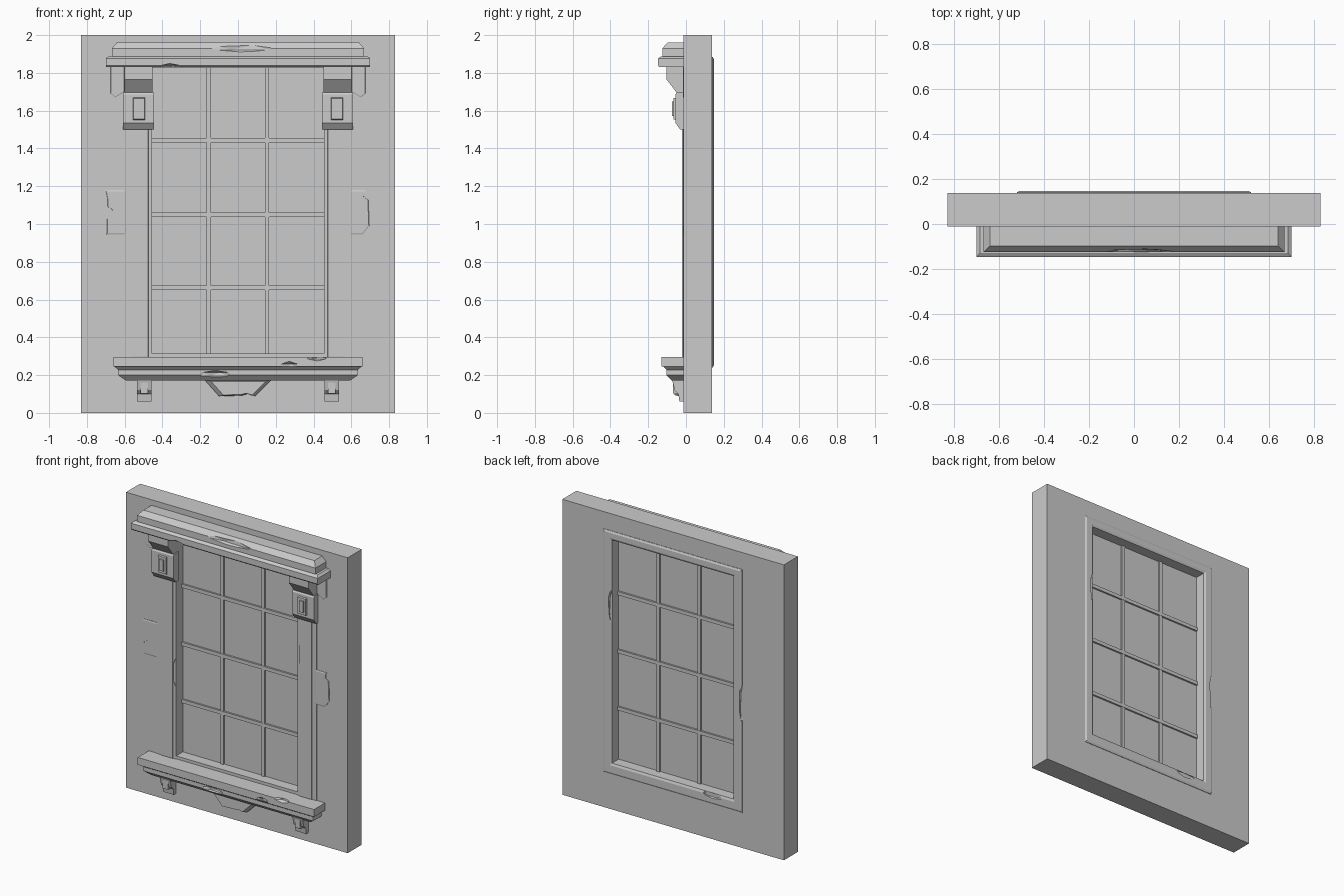
import bpy, bmesh
from mathutils import Vector

if "Cube" in bpy.data.objects:
    bpy.data.objects.remove(bpy.data.objects["Cube"])

stone = bpy.data.materials.new("grey_stone")
stone.use_nodes = True
GREY = (0.6, 0.6, 0.6, 1)
stone.diffuse_color = GREY
stone.node_tree.nodes["Principled BSDF"].inputs["Base Color"].default_value = GREY

FRONT, BACK = -0.012, 0.138      # wall faces
IN_X, IN_Z0, IN_Z1 = 0.455, 0.315, 1.825   # window opening


def loft(name, rings, closed=False):
    """Bridge equal rings of points; close into a loop or cap both ends."""
    bm = bmesh.new()
    vs = [[bm.verts.new(p) for p in ring] for ring in rings]
    n = len(vs[0])
    pairs = list(zip(vs, vs[1:])) + ([(vs[-1], vs[0])] if closed else [])
    for a, b in pairs:
        for i in range(n):
            j = (i + 1) % n
            bm.faces.new((a[i], a[j], b[j], b[i]))
    if not closed:
        bm.faces.new(vs[0])
        bm.faces.new(vs[-1])
    bmesh.ops.recalc_face_normals(bm, faces=bm.faces)
    me = bpy.data.meshes.new(name)
    bm.to_mesh(me)
    bm.free()
    me.materials.append(stone)
    ob = bpy.data.objects.new(name, me)
    bpy.context.collection.objects.link(ob)
    return ob


def rect(hx, z0, z1, y):
    return [(-hx, y, z0), (hx, y, z0), (hx, y, z1), (-hx, y, z1)]


def slab(name, levels):
    """Horizontal moulding from (half width, front y, z) levels."""
    return loft(name, [[(-hx, y, z), (hx, y, z), (hx, 0, z), (-hx, 0, z)] for hx, y, z in levels])


def profile_x(name, pts, x0, x1):
    """Side profile of (y, z) points swept from x0 to x1."""
    return loft(name, [[(x, y, z) for y, z in pts] for x in (x0, x1)])


def plate(name, pts, front, top=0.9):
    """Front outline of (x, z) points, chamfered towards the front."""
    c = sum((Vector(p) for p in pts), Vector((0, 0))) / len(pts)
    inner = [c + (Vector(p) - c) * top for p in pts]
    return loft(name, [[(p[0], y, p[1]) for p in ring]
                       for ring, y in ((pts, 0.01), (pts, (front + FRONT) / 2), (inner, front))])


def box_pts(x0, x1, z0, z1):
    return [(x0, z0), (x1, z0), (x1, z1), (x0, z1)]


def chip(ob, loc, size):
    """Knock a faceted chip out of a part."""
    bm = bmesh.new()
    bmesh.ops.create_icosphere(bm, subdivisions=1, radius=1)
    for v in bm.verts:
        v.co = Vector([c * s + l for c, s, l in zip(v.co, size, loc)])
    me = bpy.data.meshes.new("chip_cutter")
    bm.to_mesh(me)
    bm.free()
    me.materials.append(stone)
    cutter = bpy.data.objects.new("chip_cutter", me)
    cutter.hide_render = True
    bpy.context.collection.objects.link(cutter)
    mod = ob.modifiers.new("chip", 'BOOLEAN')
    mod.operation, mod.solver, mod.object = 'DIFFERENCE', 'EXACT', cutter
    dg = bpy.context.evaluated_depsgraph_get()
    result = bpy.data.meshes.new_from_object(ob.evaluated_get(dg))
    ob.modifiers.clear()
    ob.data = result
    bpy.data.objects.remove(cutter)


# wall with window opening
loft("wall", [rect(0.83, 0, 2, FRONT), rect(0.83, 0, 2, BACK),
              rect(IN_X, IN_Z0, IN_Z1, BACK), rect(IN_X, IN_Z0, IN_Z1, FRONT)], closed=True)

# trim around the opening on the back
back_trim = loft("back_trim", [rect(0.52, 0.24, 1.885, BACK - 0.01), rect(0.52, 0.24, 1.885, BACK + 0.003),
                               rect(0.508, 0.252, 1.873, 0.147), rect(0.468, 0.3, 1.838, 0.147),
                               rect(IN_X, IN_Z0, IN_Z1, BACK + 0.003),
                               rect(IN_X, IN_Z0, IN_Z1, BACK - 0.01)], closed=True)
chip(back_trim, (0.46, 0.147, 1.38), (0.02, 0.02, 0.12))
chip(back_trim, (-0.52, 0.147, 0.98), (0.02, 0.02, 0.15))
chip(back_trim, (-0.3, 0.147, 0.3), (0.08, 0.02, 0.02))

# pane and glazing bars
loft("window_pane", [rect(0.46, 0.31, 1.83, y) for y in (0.06, 0.07)])
for i, x in enumerate((-0.155, 0.153)):
    loft(f"vertical_bar_{i}", [[(x + dx, y, z) for dx, y in ((-0.011, 0.05), (0.011, 0.05), (0.011, 0.08), (-0.011, 0.08))]
                               for z in (0.31, 1.83)])
for i, z in enumerate((0.663, 1.05, 1.443)):
    profile_x(f"horizontal_bar_{i}", [(0.048, z - 0.012), (0.048, z + 0.012), (0.082, z + 0.012), (0.082, z - 0.012)],
              -0.46, 0.46)

# cornice over the window
lower = slab("cornice_lower", [(0.7, -0.14, 1.83), (0.7, -0.147, 1.838), (0.7, -0.147, 1.877), (0.685, -0.13, 1.888)])
upper = slab("cornice_upper", [(0.668, -0.125, 1.88), (0.668, -0.125, 1.93), (0.64, -0.097, 1.962)])
chip(lower, (-0.36, -0.145, 1.832), (0.06, 0.03, 0.018))
chip(upper, (0.02, -0.13, 1.935), (0.2, 0.022, 0.028))

# sill under the window
sill = slab("sill_upper", [(0.66, -0.13, 0.245), (0.66, -0.13, 0.295)])
base = slab("sill_lower", [(0.595, -0.075, 0.172), (0.635, -0.103, 0.2), (0.635, -0.103, 0.228), (0.655, -0.122, 0.246)])
chip(sill, (0.27, -0.13, 0.248), (0.05, 0.02, 0.025))
chip(sill, (0.42, -0.13, 0.295), (0.06, 0.03, 0.02))
chip(base, (-0.12, -0.1, 0.205), (0.09, 0.02, 0.02))
plate("sill_pendant", [(-0.18, 0.178), (-0.1, 0.088), (0.02, 0.092), (0.05, 0.1), (0.09, 0.088), (0.18, 0.178)],
      -0.06, 0.8)

# mirrored side parts
for s, side in ((-1, "right"), (1, "left")):
    jamb = plate(f"{side}_jamb", box_pts(s * IN_X, s * 0.6, 0.28, 1.84), -0.016, 1)
    band = plate(f"{side}_jamb_band", box_pts(s * 0.475, s * 0.565, 0.28, 1.52), -0.021, 0.97)
    chip(jamb, (s * 0.455, -0.012, 0.88 if s < 0 else 1.25), (0.03, 0.05, 0.1))

    # bracket carrying the cornice
    profile_x(f"{side}_bracket_arm", [(0, 1.84), (-0.103, 1.84), (-0.103, 1.765), (-0.045, 1.69), (0, 1.69)],
              s * 0.453, s * 0.6)
    profile_x(f"{side}_bracket_block", [(0, 1.695), (-0.05, 1.695), (-0.056, 1.685), (-0.056, 1.535), (-0.03, 1.5), (0, 1.5)],
              s * 0.445, s * 0.608)
    for k, (w, h, y) in enumerate(((0.034, 0.063, -0.067), (0.017, 0.043, -0.074))):
        plate(f"{side}_bracket_panel_{k}", box_pts(s * 0.524 - w, s * 0.524 + w, 1.61 - h, 1.61 + h), y, 0.88)

    # small foot under the sill
    profile_x(f"{side}_sill_foot", [(0, 0.18), (-0.075, 0.18), (-0.06, 0.12), (-0.04, 0.1), (-0.035, 0.06), (0, 0.06)],
              s * 0.457, s * 0.535)
    plate(f"{side}_sill_foot_panel", box_pts(s * 0.496 - 0.02, s * 0.496 + 0.02, 0.1, 0.18), -0.07, 0.95)

    # quoin stones beside the frame
    plate(f"{side}_upper_quoin", [(s * 0.6, 1.84), (s * 0.675, 1.84), (s * 0.675, 1.69), (s * 0.65, 1.67), (s * 0.6, 1.70)],
          -0.017, 0.93)
    cut = 0.99 if s > 0 else 0.945
    quoin = plate(f"{side}_middle_quoin", [(s * 0.59, 1.18), (s * 0.7, 1.18), (s * 0.69, 1.13), (s * 0.695, cut),
                                           (s * 0.66, 0.945), (s * 0.59, 0.945)], -0.017, 0.93)
    chip(quoin, (s * 0.7, -0.015, 1.06 if s < 0 else 1.16), (0.04, 0.03, 0.04))
